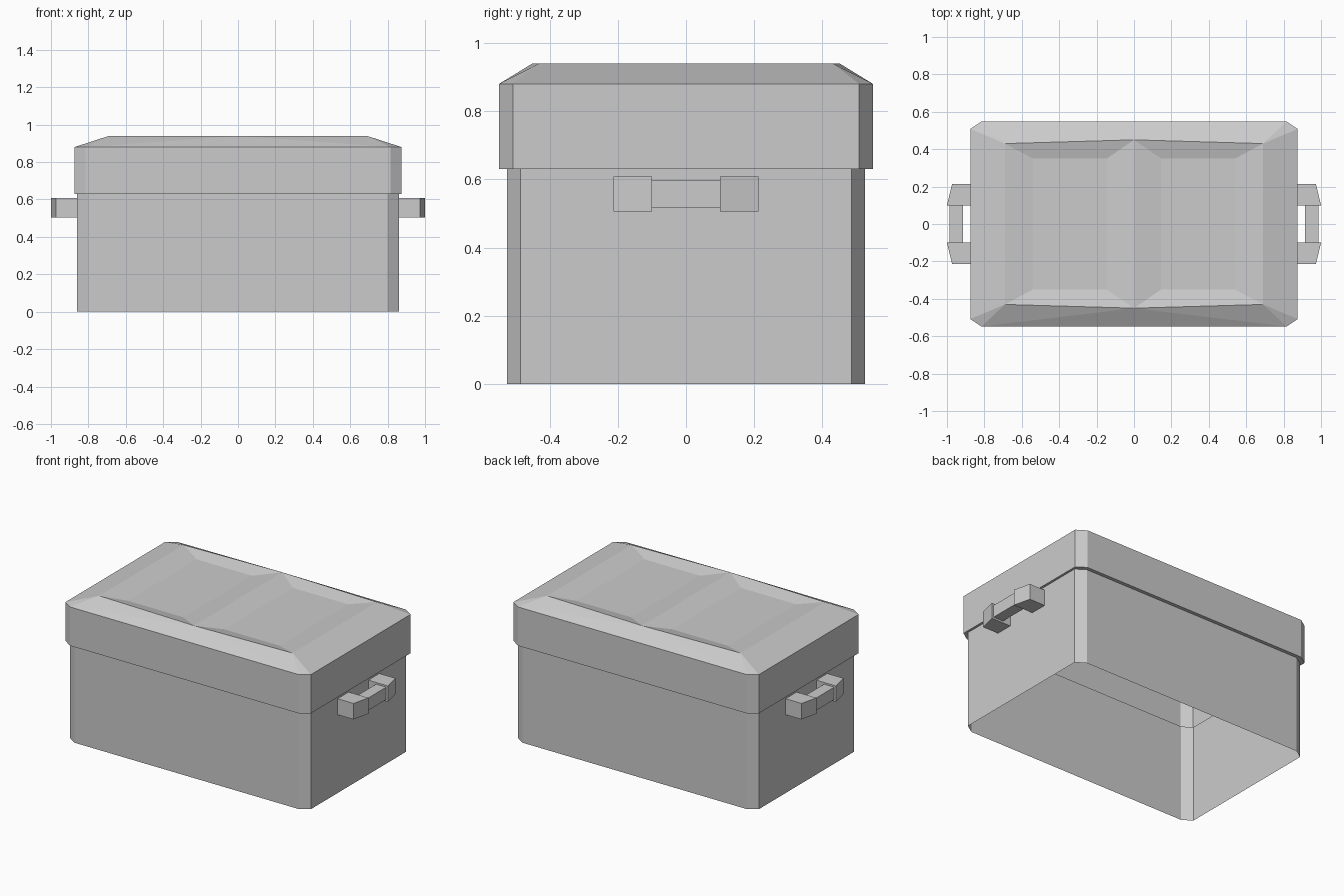
import bpy, bmesh

if "Cube" in bpy.data.objects:
    bpy.data.objects.remove(bpy.data.objects["Cube"])


def finish(name, bm):
    bmesh.ops.recalc_face_normals(bm, faces=bm.faces)
    mesh = bpy.data.meshes.new(name)
    bm.to_mesh(mesh)
    bm.free()
    obj = bpy.data.objects.new(name, mesh)
    bpy.context.collection.objects.link(obj)
    return obj


def ring(bm, x, y, z, cx=0.06, cy=0.04):
    # chamfered rectangle, counter-clockwise from the front-left
    pts = [(cx - x, -y), (x - cx, -y), (x, cy - y), (x, y - cy),
           (x - cx, y), (cx - x, y), (-x, y - cy), (-x, cy - y)]
    return [bm.verts.new((px, py, z)) for px, py in pts]


def bridge(bm, a, b):
    for i in range(len(a)):
        j = (i + 1) % len(a)
        bm.faces.new((a[i], a[j], b[j], b[i]))


# Body: chamfered tube, open underneath
bm = bmesh.new()
bridge(bm, ring(bm, 0.86, 0.525, 0), ring(bm, 0.86, 0.525, 0.63))
finish("body", bm)

# Lid: ledge, walls, sloped border and two shallow sunken panels
bm = bmesh.new()
inner = ring(bm, 0.86, 0.525, 0.63)
low = ring(bm, 0.875, 0.548, 0.63)
o = ring(bm, 0.875, 0.548, 0.88)
bridge(bm, inner, low)
bridge(bm, low, o)
rim = [bm.verts.new((x, y, 0.94)) for x, y in
       [(-0.69, -0.43), (0, -0.45), (0.69, -0.43), (0.69, 0.43), (0, 0.45), (-0.69, 0.43)]]
fl, fm, fr, br, bk, bl = rim
for f in [(o[0], fm, fl), (o[0], o[1], fm), (o[1], fr, fm), (o[1], o[2], fr),
          (o[2], o[3], br, fr), (o[3], o[4], br), (o[4], bk, br), (o[4], o[5], bk),
          (o[5], bl, bk), (o[5], o[6], bl), (o[6], o[7], fl, bl), (o[7], o[0], fl)]:
    bm.faces.new(f)
for corners, x0, x1 in (((fl, fm, bk, bl), -0.54, -0.145), ((fm, fr, br, bk), 0.145, 0.54)):
    panel = [bm.verts.new((x, y, 0.917)) for x, y in
             [(x0, -0.35), (x1, -0.35), (x1, 0.35), (x0, 0.35)]]
    bridge(bm, corners, panel)
    bm.faces.new(panel)
finish("lid", bm)


def prism(name, outline, z0, z1):
    bm = bmesh.new()
    a = [bm.verts.new((x, y, z0)) for x, y in outline]
    b = [bm.verts.new((x, y, z1)) for x, y in outline]
    bridge(bm, a, b)
    bm.faces.new(a)
    bm.faces.new(b)
    return finish(name, bm)


# Side handles: two tapered posts and a grip bar each
for side, s in (("right", 1), ("left", -1)):
    for end, t in (("front", -1), ("back", 1)):
        prism(f"{side}_handle_{end}_post",
              [(s * 0.86, t * 0.10), (s * 1.0, t * 0.10), (s * 0.973, t * 0.213), (s * 0.86, t * 0.213)],
              0.505, 0.608)
    prism(f"{side}_handle_bar",
          [(s * 0.915, -0.10), (s * 0.987, -0.10), (s * 0.987, 0.10), (s * 0.915, 0.10)],
          0.517, 0.597)
